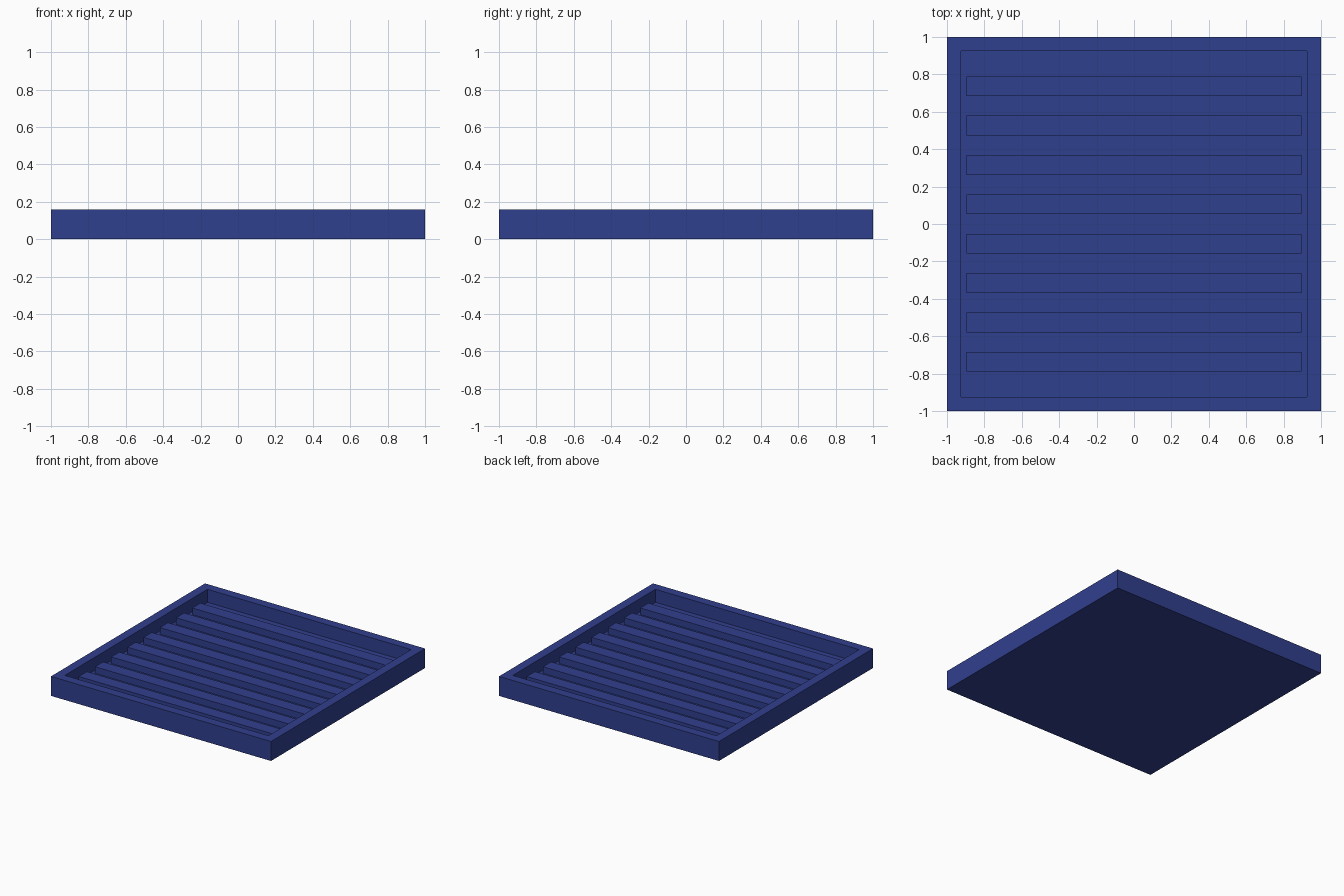
import bpy, bmesh

if "Cube" in bpy.data.objects:
    bpy.data.objects.remove(bpy.data.objects["Cube"])

navy = bpy.data.materials.new("navy")
navy.diffuse_color = (0.03, 0.05, 0.27, 1)
navy.use_nodes = True
navy.node_tree.nodes["Principled BSDF"].inputs["Base Color"].default_value = navy.diffuse_color

HEIGHT, FLOOR, RIB_TOP = 0.16, 0.053, 0.107
INNER, RIBS = 0.895, 8


def finish(name, bm):
    mesh = bpy.data.meshes.new(name)
    bmesh.ops.recalc_face_normals(bm, faces=bm.faces)
    bm.to_mesh(mesh)
    bm.free()
    mesh.materials.append(navy)
    bpy.context.collection.objects.link(bpy.data.objects.new(name, mesh))


# Square tray: a block with its top face inset and sunk
bm = bmesh.new()
bmesh.ops.create_cube(bm, size=2)
for v in bm.verts:
    v.co.z = HEIGHT if v.co.z > 0 else 0
top = max(bm.faces, key=lambda f: f.calc_center_median().z)
bmesh.ops.inset_individual(bm, faces=[top], thickness=1 - INNER)
walls = bmesh.ops.extrude_discrete_faces(bm, faces=[top])
for v in walls["faces"][0].verts:
    v.co.z = FLOOR
finish("tray", bm)

# Ribs alternate with grooves of equal width; each is an open-bottomed ridge
step = 2 * INNER / (2 * RIBS + 1)
for i in range(RIBS):
    y0 = -INNER + (2 * i + 1) * step
    y1 = y0 + step
    bm = bmesh.new()
    rows = [[bm.verts.new((x, y, z)) for y, z in
             ((y0, FLOOR), (y0, RIB_TOP), (y1, RIB_TOP), (y1, FLOOR))]
            for x in (-INNER, INNER)]
    for k in range(3):
        bm.faces.new((rows[0][k], rows[1][k], rows[1][k + 1], rows[0][k + 1]))
    finish(f"rib_{i + 1}", bm)
